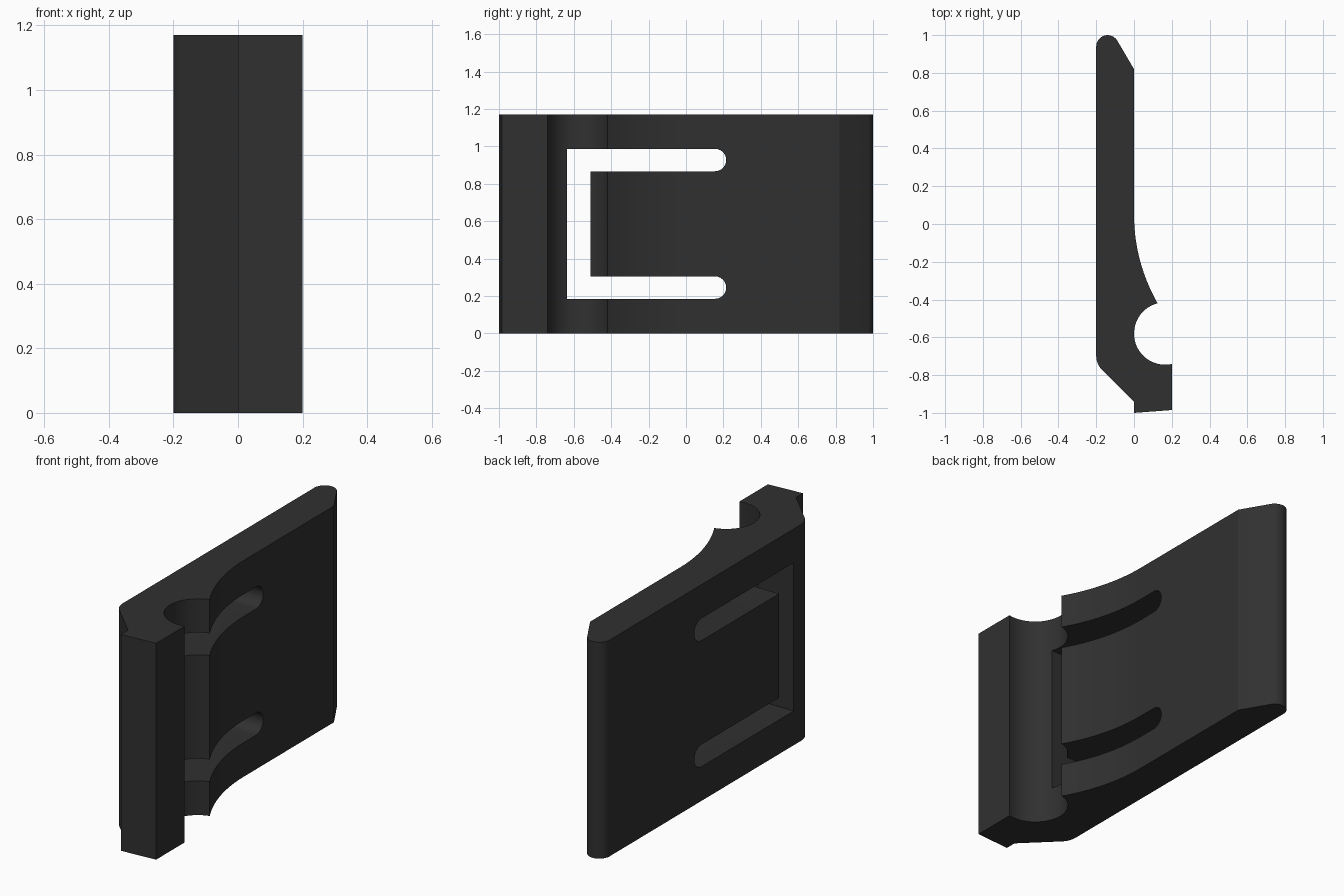
import bpy, bmesh
from math import sin, cos, asin, acos, radians, degrees
from mathutils import Vector

if "Cube" in bpy.data.objects:
    bpy.data.objects.remove(bpy.data.objects["Cube"])

HEIGHT = 1.17


def arc(cx, cy, r, a0, a1, n):
    """Points on an arc, angles in degrees."""
    return [(cx + r * cos(radians(a0 + (a1 - a0) * i / n)),
             cy + r * sin(radians(a0 + (a1 - a0) * i / n))) for i in range(n + 1)]


def prism(name, points, direction):
    """Solid made by sweeping a closed 3D outline along a direction."""
    bm = bmesh.new()
    face = bm.faces.new([bm.verts.new(p) for p in points])
    swept = bmesh.ops.extrude_face_region(bm, geom=[face])["geom"]
    bmesh.ops.translate(bm, vec=Vector(direction),
                        verts=[v for v in swept if isinstance(v, bmesh.types.BMVert)])
    bmesh.ops.recalc_face_normals(bm, faces=bm.faces)
    mesh = bpy.data.meshes.new(name)
    bm.to_mesh(mesh)
    bm.free()
    obj = bpy.data.objects.new(name, mesh)
    bpy.context.collection.objects.link(obj)
    return obj


# Clip body: plan profile with round tip, swept ramp, pin groove and hooked end
R = 0.946
ramp_end = degrees(asin(0.47 / R))
r = 0.165
gx, gy = 0.165, -0.58
groove_start = degrees(acos((0.125 - gx) / r))
groove_end = 360 - degrees(acos((0.2 - gx) / r))
profile = (arc(-0.14, 0.94, 0.06, 180, 30, 12)
           + [(0, 0.82)]
           + arc(R, 0.05, R, 180, 180 + ramp_end, 14)
           + arc(gx, gy, r, groove_start, groove_end, 28)[1:]
           + [(0.2, -0.985), (0, -1.0), (0, -0.94)]
           + arc(-0.1, -0.70, 0.1, 225, 180, 6))
clip = prism("clip_body", [(x, y, 0) for x, y in profile], (0, 0, HEIGHT))

# U-shaped slot freeing the spring tongue, outlined in the side view (y, z)
slot = ([(-0.635, 0.185)]
        + arc(0.155, 0.245, 0.06, -90, 90, 12)
        + [(-0.51, 0.305), (-0.51, 0.867)]
        + arc(0.155, 0.927, 0.06, -90, 90, 12)
        + [(-0.635, 0.987)])
cutter = prism("slot_cutter", [(-0.5, y, z) for y, z in slot], (1, 0, 0))
cutter.hide_render = True

cut = clip.modifiers.new("slot", "BOOLEAN")
cut.operation = "DIFFERENCE"
cut.solver = "EXACT"
cut.object = cutter
bpy.context.view_layer.objects.active = clip
clip.select_set(True)
bpy.ops.object.modifier_apply(modifier=cut.name)
bpy.data.objects.remove(cutter)
bpy.ops.object.shade_smooth_by_angle(angle=radians(25))

# Dark plastic
mat = bpy.data.materials.new("dark_plastic")
mat.diffuse_color = (0.03, 0.03, 0.03, 1)
mat.use_nodes = True
mat.node_tree.nodes["Principled BSDF"].inputs["Base Color"].default_value = mat.diffuse_color
clip.data.materials.clear()
clip.data.materials.append(mat)
